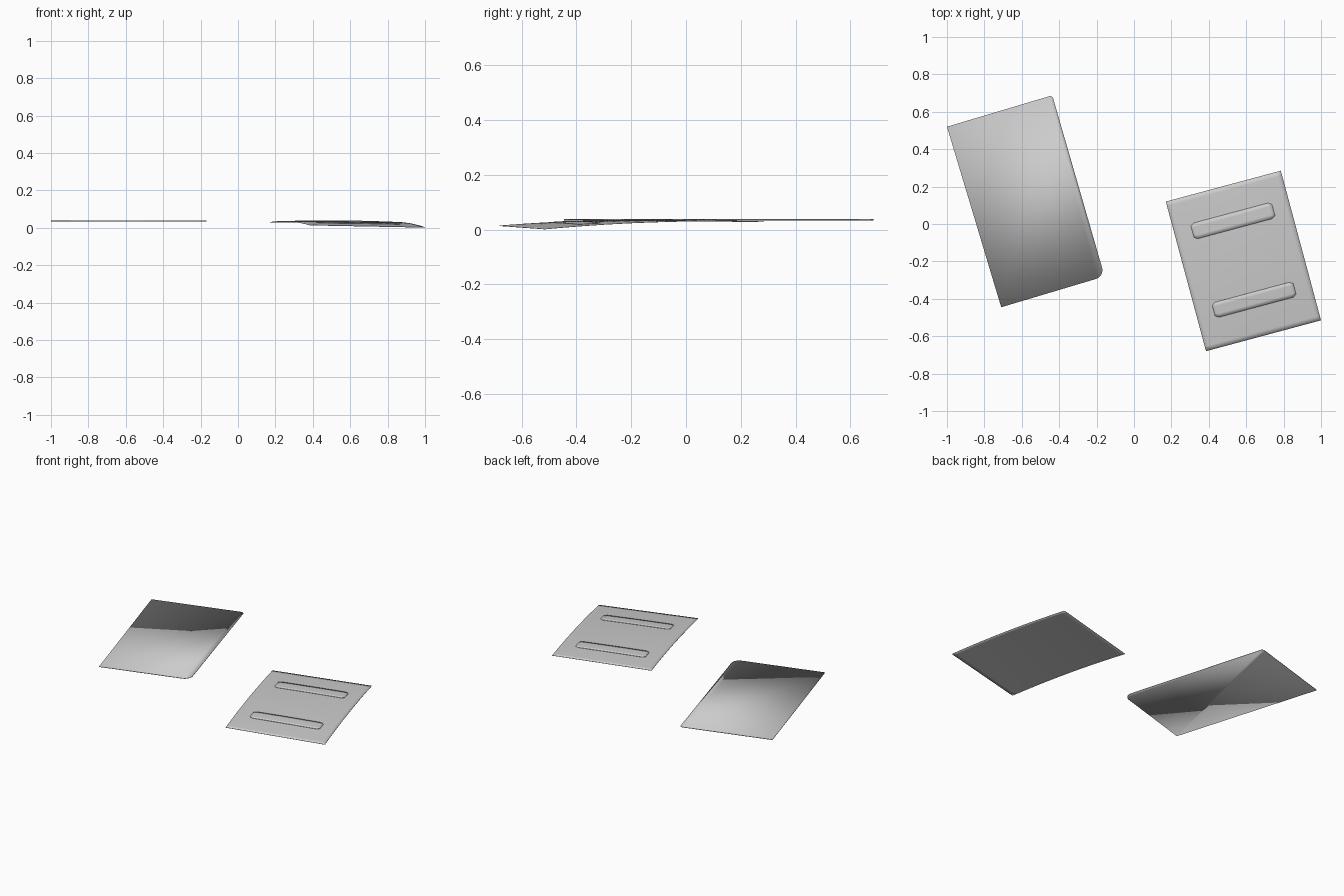
import bpy, bmesh, math
from mathutils import Vector

if "Cube" in bpy.data.objects:
    bpy.data.objects.remove(bpy.data.objects["Cube"])


def finish(name, bm, thickness):
    mesh = bpy.data.meshes.new(name)
    bmesh.ops.recalc_face_normals(bm, faces=bm.faces[:])
    bm.to_mesh(mesh)
    bm.free()
    ob = bpy.data.objects.new(name, mesh)
    bpy.context.collection.objects.link(ob)
    if thickness:
        mod = ob.modifiers.new("thickness", 'SOLIDIFY')
        mod.thickness = thickness
        mod.offset = -1
    bpy.ops.object.select_all(action='DESELECT')
    ob.select_set(True)
    bpy.context.view_layer.objects.active = ob
    bpy.ops.object.shade_smooth_by_angle(angle=math.radians(30))
    return ob


def rounded(corners, steps=8):
    """Outline through corners given as (x, y, radius)."""
    pts = []
    n = len(corners)
    for i, (x, y, r) in enumerate(corners):
        p = Vector((x, y))
        if r == 0:
            pts.append(p)
            continue
        a = (Vector(corners[i - 1][:2]) - p).normalized() * r
        b = (Vector(corners[(i + 1) % n][:2]) - p).normalized() * r
        for k in range(steps + 1):
            t = math.pi / 2 * k / steps
            pts.append(p + a * (1 - math.sin(t)) + b * (1 - math.cos(t)))
    return pts


# flat cover sheet with rounded corners along one long side
bm = bmesh.new()
outline = rounded([(-1.0, 0.52, 0), (-0.71, -0.445, 0),
                   (-0.157, -0.28, 0.05), (-0.437, 0.688, 0.018)])
bm.faces.new([bm.verts.new((p.x, p.y, 0.038)) for p in outline])
finish("cover_sheet", bm, 0.004)

# gently bowed sheet with two shallow raised strips
A, B = Vector((0.17, 0.12, 0.031)), Vector((0.785, 0.285, 0.030))
C, D = Vector((1.0, -0.515, 0.003)), Vector((0.385, -0.68, 0.015))
STRIPS = [(0.18, 0.285), (0.71, 0.81)]


def bowed(u, v):
    p = A.lerp(B, u).lerp(D.lerp(C, u), v)
    p.z += 4 * v * (1 - v) * 0.012 + 16 * u * (1 - u) * v * (1 - v) * 0.003
    return p


bm = bmesh.new()
NU, NV = 24, 32
grid = [[bm.verts.new(bowed(i / NU, j / NV)) for i in range(NU + 1)]
        for j in range(NV + 1)]
for j in range(NV):
    for i in range(NU):
        bm.faces.new((grid[j][i], grid[j + 1][i],
                      grid[j + 1][i + 1], grid[j][i + 1]))
finish("bowed_sheet", bm, 0.002)

# raised strips follow the sheet, with softened corners
for n, (v0, v1) in enumerate(STRIPS):
    bm = bmesh.new()
    rows = []
    for i in range(25):
        s = i / 24
        u = 0.15 + 0.705 * s
        inset = 0.015 if i in (0, 24) else 0
        rows.append([bm.verts.new(bowed(u, v0 + inset + (v1 - v0 - 2 * inset) * k / 4)
                                  + Vector((0, 0, 0.0025)))
                     for k in range(5)])
    for a, b in zip(rows, rows[1:]):
        for k in range(4):
            bm.faces.new((a[k], a[k + 1], b[k + 1], b[k]))
    finish(f"raised_strip_{n + 1}", bm, 0.003)
